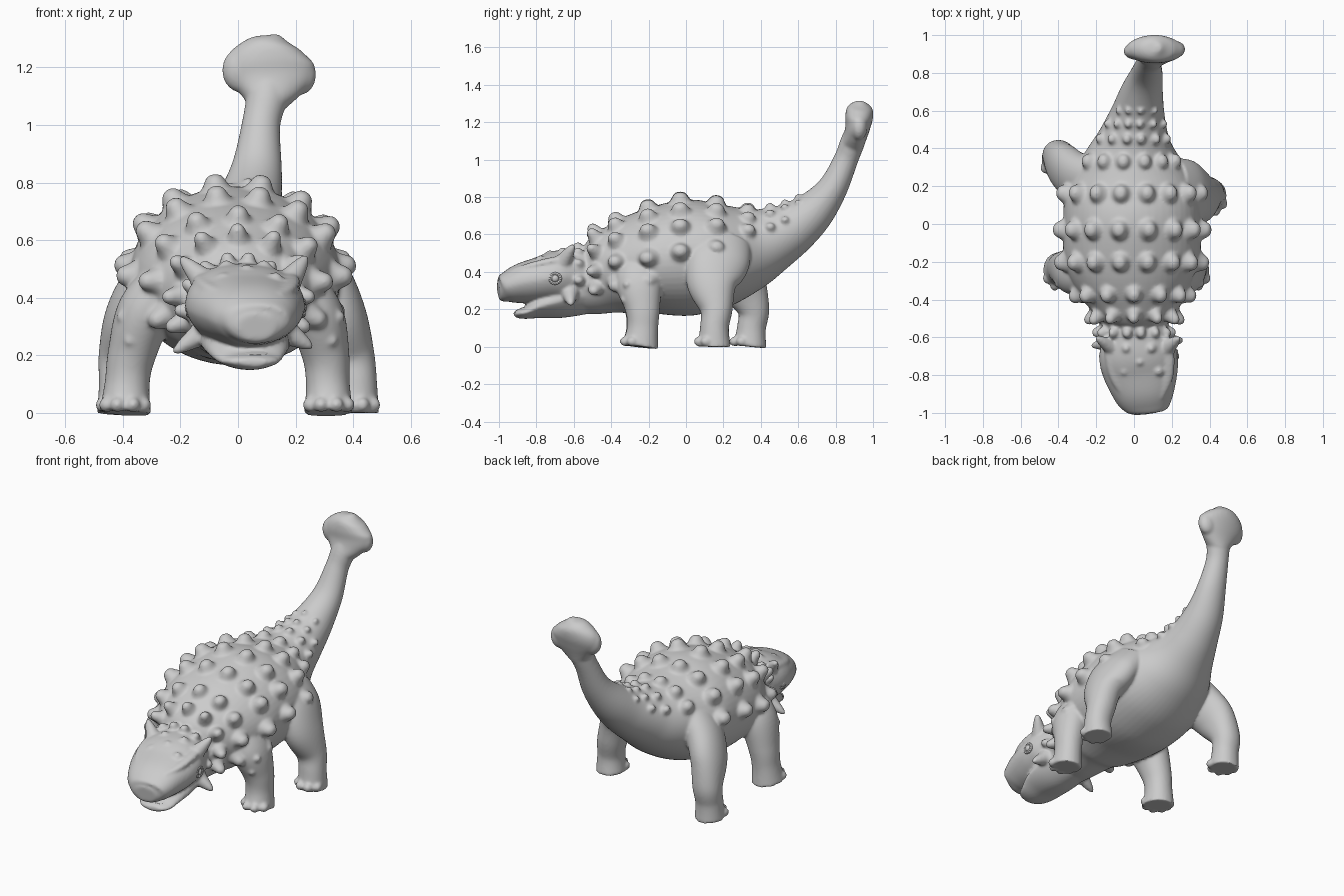
import bpy, bmesh, math
from mathutils import Vector, Matrix
from mathutils.bvhtree import BVHTree

grey = bpy.data.materials.new("stone_grey")
grey.diffuse_color = (0.6, 0.6, 0.6, 1)


def finish(name, bm):
    bmesh.ops.recalc_face_normals(bm, faces=bm.faces)
    for f in bm.faces:
        f.smooth = True
    me = bpy.data.meshes.new(name)
    bm.to_mesh(me)
    bm.free()
    me.materials.append(grey)
    ob = bpy.data.objects.new(name, me)
    bpy.context.collection.objects.link(ob)
    return ob


def spline(p, steps=8):
    """Catmull-Rom through rows of (x, y, z, width, height)."""
    out = []
    for i in range(len(p) - 1):
        rows = [p[max(i - 1, 0)], p[i], p[i + 1], p[min(i + 2, len(p) - 1)]]
        for s in range(steps):
            t = s / steps
            out.append([0.5 * (2 * b + (c - a) * t + (2 * a - 5 * b + 4 * c - d) * t * t
                               + (3 * b - a - 3 * c + d) * t ** 3) for a, b, c, d in zip(*rows)])
    return out + [list(p[-1])]


def skin_rings(bm, rings):
    n = len(rings[0])
    for a, b in zip(rings, rings[1:]):
        for k in range(n):
            bm.faces.new((a[k], a[(k + 1) % n], b[(k + 1) % n], b[k]))
    bm.faces.new(rings[0][::-1])
    bm.faces.new(rings[-1])


def tube(bm, points, power=2.0, n=56, taper=0.0):
    """Closed loft with oval sections square to the path; taper narrows the underside."""
    rows = spline(points)
    rings = []
    for i, (x, y, z, w, h) in enumerate(rows):
        t = (Vector(rows[min(i + 1, len(rows) - 1)][:3]) - Vector(rows[max(i - 1, 0)][:3])).normalized()
        side = Vector((1, 0, 0))
        side = (side - t * side.dot(t)).normalized()
        up = side.cross(t)
        ring = []
        for k in range(n):
            c, s = math.cos(math.tau * k / n), math.sin(math.tau * k / n)
            c = math.copysign(abs(c) ** (2 / power), c)
            s = math.copysign(abs(s) ** (2 / power), s)
            low = max(0, -s * (1 if up.z > 0 else -1))
            ring.append(bm.verts.new(Vector((x, y, z)) + side * w * c * (1 - taper * low) + up * h * s))
        rings.append(ring)
    skin_rings(bm, rings)


def ball(bm, pos, size):
    m = Matrix.Translation(pos) @ Matrix.Diagonal((*size, 1))
    bmesh.ops.create_uvsphere(bm, u_segments=20, v_segments=12, radius=1, matrix=m)


BLUNT = [(1.4, -.3), (1.32, 0), (1.08, .25), (.92, .52), (.72, .8), (.45, .95), (.2, 1)]
SHARP = [(1.3, -.3), (1.25, 0), (1.0, .18), (.82, .42), (.6, .7), (.36, .92), (.16, 1)]


def knob(bm, pos, normal, r, h, stretch=1.0, prof=BLUNT, n=16):
    """Rounded cone with a flared foot, standing on a surface."""
    rot = Vector(normal).normalized().to_track_quat('Z', 'Y').to_matrix()
    rings = []
    for pr, pz in prof:
        ring = []
        for k in range(n):
            a = math.tau * k / n
            v = rot @ Vector((math.cos(a) * r * pr, math.sin(a) * r * pr, 0))
            v.y *= stretch
            ring.append(bm.verts.new(Vector(pos) + v + rot @ Vector((0, 0, h * pz))))
        rings.append(ring)
    skin_rings(bm, rings)


# Torso running into the raised tail
skin = bmesh.new()
tube(skin, [(0, -.62, .34, .165, .16), (0, -.5, .355, .19, .185), (0, -.38, .40, .275, .235),
            (-.01, -.2, .45, .355, .28), (-.01, 0, .475, .365, .31), (-.01, .17, .49, .35, .285),
            (-.01, .33, .525, .27, .23), (0, .45, .57, .195, .18), (.02, .58, .64, .145, .14),
            (.04, .69, .73, .115, .11), (.065, .785, .85, .088, .08), (.08, .855, 1.0, .067, .065),
            (.1, .892, 1.1, .07, .064), (.107, .925, 1.2, .06, .05)])
skin.normal_update()
torso = BVHTree.FromBMesh(skin)

# Tail club: flared head with a lobe on each side
tube(skin, [(.1, .885, 1.07, .068, .063), (.106, .903, 1.12, .115, .062), (.11, .917, 1.17, .152, .066),
            (.11, .925, 1.225, .15, .074), (.115, .93, 1.275, .1, .068), (.12, .933, 1.305, .04, .035),
            (.12, .934, 1.314, .012, .012)])
ball(skin, (.012, .915, 1.19), (.068, .046, .078))
ball(skin, (.212, .925, 1.175), (.06, .046, .072))

# Skull and lower jaw with an open mouth between them
tube(skin, [(.01, -.55, .37, .165, .15), (.02, -.68, .37, .205, .145), (.035, -.78, .355, .2, .125),
            (.05, -.88, .337, .17, .108), (.06, -.95, .317, .138, .085), (.063, -.985, .303, .105, .066),
            (.065, -1.003, .3, .065, .045)], 2.3, taper=.17)
tube(skin, [(.01, -.56, .27, .15, .1), (.025, -.68, .24, .155, .088), (.035, -.78, .212, .14, .062),
            (.045, -.85, .183, .112, .035), (.052, -.895, .176, .088, .024), (.055, -.918, .176, .05, .014)],
     2.2, taper=.35)

# Legs, from hip or shoulder down to the sole
legs = [
    [(.21, .19, .55, .10, .16), (.29, .17, .46, .10, .17), (.35, .14, .34, .095, .138),
     (.39, .162, .2, .084, .088), (.405, .152, .1, .078, .077), (.405, .15, 0, .085, .09)],
    [(-.2, .2, .54, .10, .14), (-.3, .245, .44, .10, .14), (-.37, .305, .33, .092, .128),
     (-.4, .36, .2, .084, .086), (-.405, .35, .1, .078, .077), (-.405, .34, 0, .085, .09)],
    [(.2, -.25, .42, .11, .13), (.27, -.25, .33, .1, .125), (.305, -.232, .2, .082, .093),
     (.312, -.232, .1, .076, .083), (.315, -.245, 0, .085, .097)],
    [(-.22, -.25, .45, .11, .13), (-.32, -.25, .35, .1, .125), (-.37, -.235, .2, .083, .093),
     (-.385, -.235, .1, .078, .083), (-.392, -.245, 0, .09, .097)]]
for leg in legs:
    tube(skin, leg, 2.1)
    fx, fy = leg[-1][:2]
    for a in (-60, -21, 21, 60):                     # toes
        s, c = math.sin(math.radians(a)), math.cos(math.radians(a))
        ball(skin, (fx + .075 * s, fy - .085 * c, .028), (.026, .03, .026))

# Brow ridges sweeping back along the skull
for s in (-1, 1):
    tube(skin, [(.05 + s * .09, -.92, .41, .015, .01), (.04 + s * .135, -.82, .435, .03, .018),
                (.03 + s * .15, -.7, .46, .035, .022), (.02 + s * .14, -.6, .47, .02, .02)], n=16)

# Armour knobs in rows: y, axis height, angles from the top, radius, height
rows = [(-.57, .36, (12, 38, 64, 92), .027, .045), (-.48, .37, (0, 28, 54, 80, 106), .032, .06),
        (-.37, .40, (0, 29, 54, 79, 104), .037, .05), (-.2, .45, (14, 40, 61, 86, 106), .04, .05),
        (-.03, .47, (14, 40, 61, 84), .041, .05), (.16, .49, (14, 39, 62, 84), .04, .048),
        (.33, .525, (15, 42, 66), .034, .036), (.45, .57, (12, 40, 68), .023, .027),
        (.53, .62, (12, 40, 70), .019, .023), (.6, .66, (14, 45), .016, .017)]
for y, z, angles, r, h in rows:
    for a in angles:
        for s in ((-1, 1) if a else (1,)):
            t = math.radians(a) * s
            origin = Vector((0, y, z))
            hit, nrm, _, _ = torso.ray_cast(origin, Vector((math.sin(t), 0, math.cos(t))))
            if hit is None:
                continue
            if nrm.dot(hit - origin) < 0:
                nrm = -nrm
            knob(skin, hit, nrm, r, h * (1 + .15 * abs(math.sin(t))), 1.15)
# Small knobs on the shoulders
for s, x in ((-1, -.39), (1, .34)):
    knob(skin, (x, -.31, .33), (s, -.5, .3), .024, .032)
    knob(skin, (x - s * .02, -.325, .25), (s * .8, -.7, .1), .02, .028)

# Horns at the back of the skull and on the cheeks
for base, tip, r in [((-.10, -.665, .44), (-.2, -.6, .54), .045), ((.165, -.665, .44), (.24, -.6, .545), .045),
                     ((-.12, -.63, .28), (-.225, -.645, .21), .04), ((.17, -.62, .28), (.26, -.615, .225), .04)]:
    d = Vector(tip) - Vector(base)
    knob(skin, base, d, r, d.length, prof=SHARP)
for x, y, z in [(-.04, -.66, .51), (.09, -.66, .51), (.03, -.73, .495), (-.05, -.78, .468), (.13, -.78, .468)]:
    knob(skin, (x, y, z), (0, -.2, 1), .022, .02)

# Fuse everything into one soft hide
body = finish("body", skin)
rem = body.modifiers.new("fuse", 'REMESH')
rem.mode = 'VOXEL'
rem.voxel_size = .008
rem.use_smooth_shade = True
sm = body.modifiers.new("soften", 'SMOOTH')
sm.factor = .5
sm.iterations = 8

# Eyes with raised rims
for s, name in ((-1, "left"), (1, "right")):
    bm = bmesh.new()
    c = Vector((.027 + s * .196, -.7, .365))
    ball(bm, c, (.016, .02, .02))
    for k in range(16):
        a = math.tau * k / 16
        ball(bm, c + Vector((0, .028 * math.cos(a), .026 * math.sin(a))), (.011, .009, .009))
    finish(name + "_eye", bm)

# Nostrils
bm = bmesh.new()
for s in (-1, 1):
    ball(bm, (.08 + s * .068, -.957, .37), (.018, .016, .012))
finish("nostrils", bm)

# Tongue on the lower jaw
bm = bmesh.new()
tube(bm, [(.045, -.78, .225, .08, .012), (.05, -.85, .208, .065, .01), (.055, -.89, .197, .035, .006)], n=16)
finish("tongue", bm)
